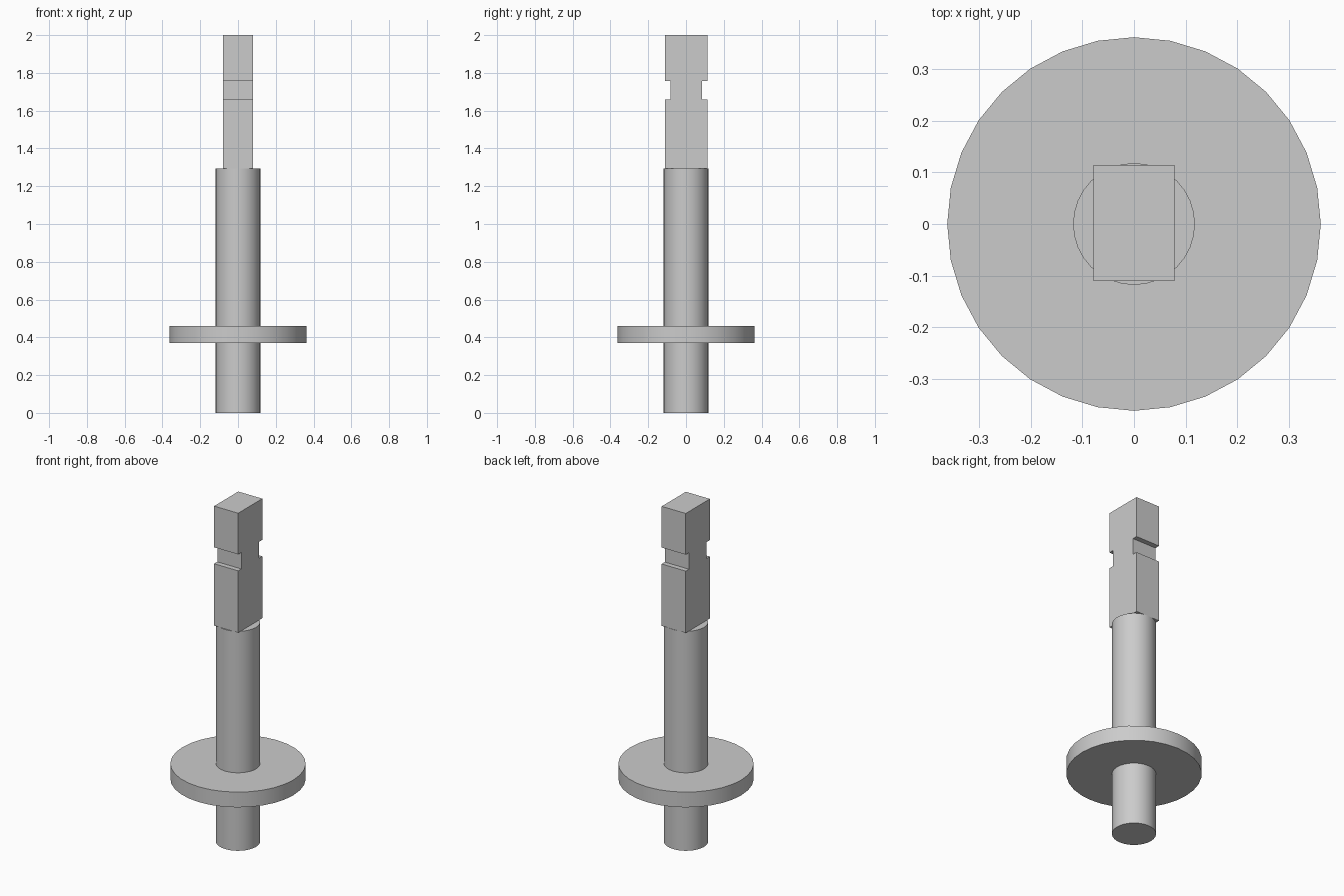
import bpy, bmesh

if "Cube" in bpy.data.objects:
    bpy.data.objects.remove(bpy.data.objects["Cube"])

grey = bpy.data.materials.new("plain grey")
grey.diffuse_color = (0.6, 0.6, 0.6, 1)
grey.use_nodes = True
grey.node_tree.nodes["Principled BSDF"].inputs["Base Color"].default_value = grey.diffuse_color


def cylinder(name, radius, z0, z1, sides=32):
    bpy.ops.mesh.primitive_cylinder_add(vertices=sides, radius=radius, depth=z1 - z0,
                                        location=(0, 0, (z0 + z1) / 2))
    ob = bpy.context.object
    ob.name = name
    ob.data.materials.append(grey)
    bpy.ops.object.shade_smooth_by_angle()
    return ob


# round shaft and the collar disc around it
cylinder("shaft", 0.118, 0.0, 1.295)
cylinder("collar_disc", 0.362, 0.37, 0.46)

# rectangular tang: notched side profile (y, z), extruded along x
half_w, half_d, neck, y_mid = 0.0785, 0.1125, 0.083, 0.002
side = [(half_d, 1.295), (half_d, 1.66), (neck, 1.66),
        (neck, 1.757), (half_d, 1.757), (half_d, 2.0)]
outline = side + [(-y, z) for y, z in reversed(side)]

bm = bmesh.new()
face = bm.faces.new([bm.verts.new((-half_w, y + y_mid, z)) for y, z in outline])
ext = bmesh.ops.extrude_face_region(bm, geom=[face], use_keep_orig=True)
verts = [g for g in ext["geom"] if isinstance(g, bmesh.types.BMVert)]
bmesh.ops.translate(bm, verts=verts, vec=(2 * half_w, 0, 0))
bmesh.ops.recalc_face_normals(bm, faces=bm.faces)
mesh = bpy.data.meshes.new("notched_tang")
bm.to_mesh(mesh)
bm.free()
mesh.materials.append(grey)
bpy.context.collection.objects.link(bpy.data.objects.new("notched_tang", mesh))
